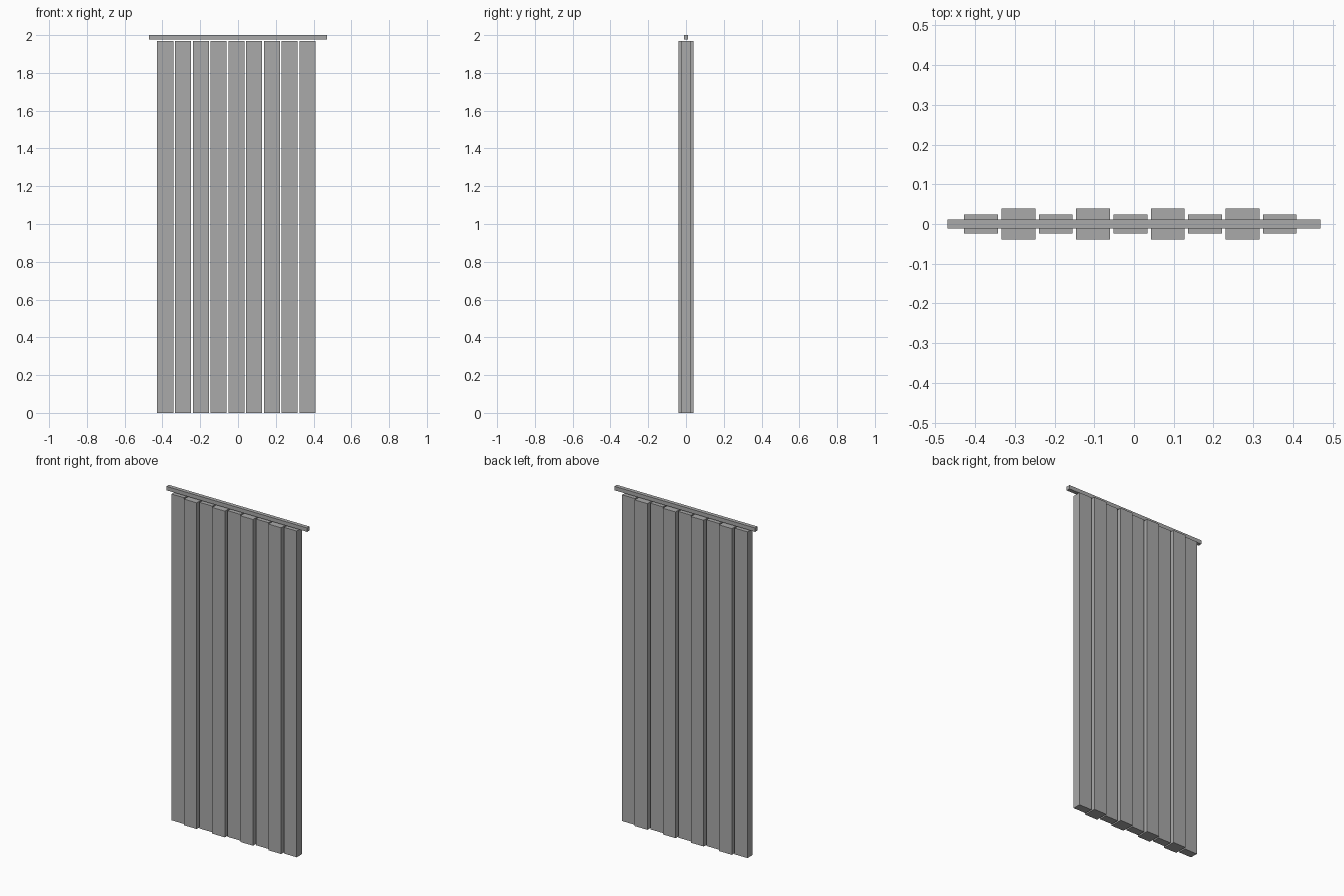
import bpy
import bmesh

if "Cube" in bpy.data.objects:
    bpy.data.objects.remove(bpy.data.objects["Cube"])

# One flat grey for the whole curtain
grey = bpy.data.materials.new("plain grey")
grey.diffuse_color = (0.4, 0.4, 0.4, 1.0)
grey.use_nodes = True
grey.node_tree.nodes["Principled BSDF"].inputs["Base Color"].default_value = grey.diffuse_color


def box(name, x0, x1, y0, y1, z0, z1):
    bm = bmesh.new()
    bmesh.ops.create_cube(bm, size=1.0)
    for v in bm.verts:
        v.co.x = x1 if v.co.x > 0 else x0
        v.co.y = y1 if v.co.y > 0 else y0
        v.co.z = z1 if v.co.z > 0 else z0
    mesh = bpy.data.meshes.new(name)
    bm.to_mesh(mesh)
    bm.free()
    mesh.materials.append(grey)
    obj = bpy.data.objects.new(name, mesh)
    bpy.context.collection.objects.link(obj)
    return obj


# Top rail
box("curtain_rail", -0.47, 0.47, -0.0118, 0.0118, 1.9765, 2.0)

# Nine hanging folds, alternately shallow and deep
FIRST, PITCH, HALF_WIDTH = -0.385, 0.094, 0.0425
for i in range(9):
    x = FIRST + i * PITCH
    d = 0.039 if i % 2 else 0.0245
    box(f"curtain_fold_{i + 1}", x - HALF_WIDTH, x + HALF_WIDTH, -d, d, 0.0, 1.97)
